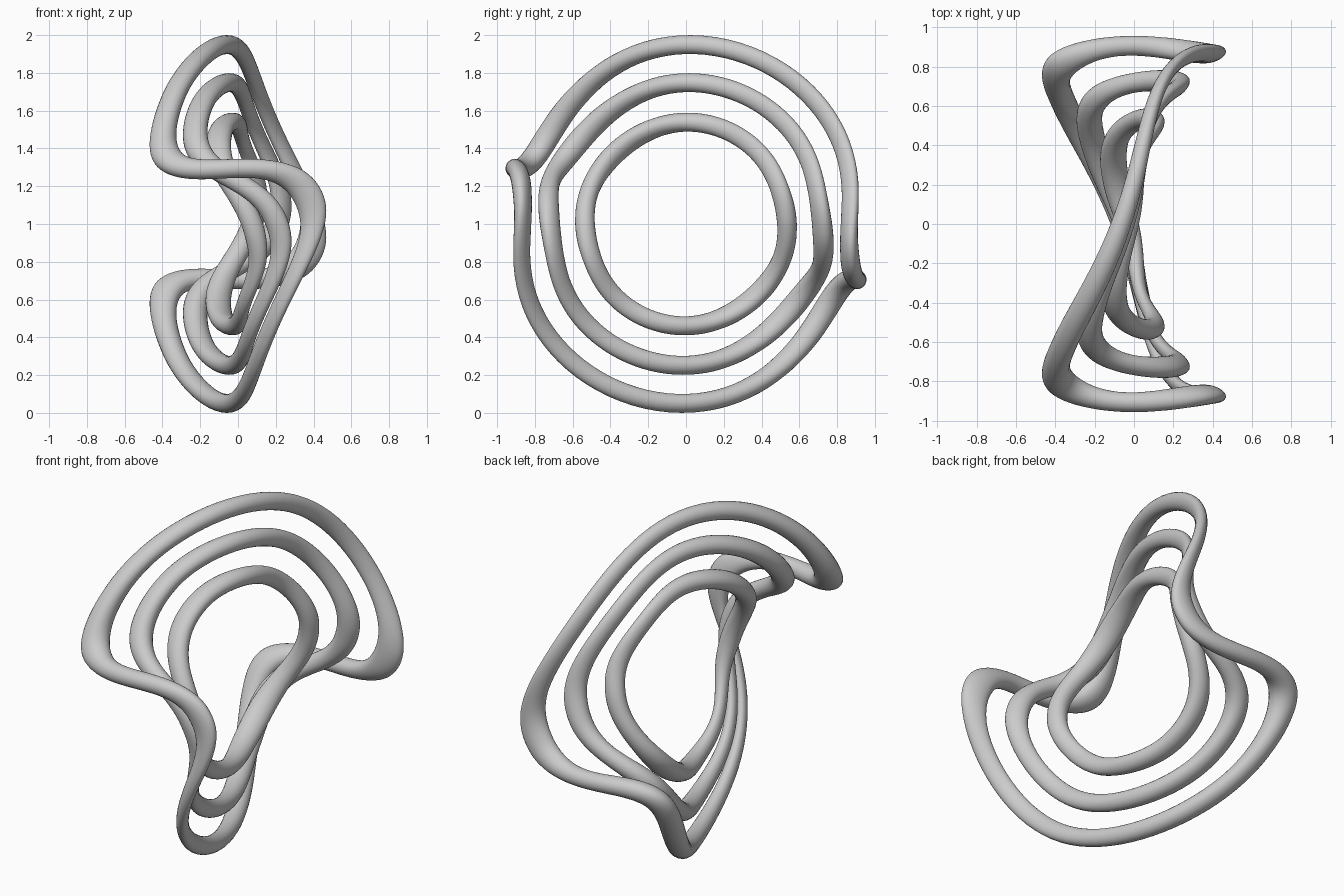
import bpy, bmesh
from math import sin, cos, pi, radians, sqrt
from mathutils import Vector

if "Cube" in bpy.data.objects:
    bpy.data.objects.remove(bpy.data.objects["Cube"])

SEG, SIDES, TUBE = 200, 24, 0.05


def lobe(t, centre):
    """Soft bump in t (period pi) around centre, in degrees."""
    return max(0.0, cos(2 * (t - radians(centre)))) ** 2


def warp(r, t, r0):
    """Flat disc point (radius r, angle t from the top) -> twisted saddle."""
    k = (r / 0.95) ** 2
    amp = 0.442 * r ** 2.35 + 0.35 * k * (r - r0)
    x = -amp * sin(2 * t) + 0.10 * k * sin(4 * t) * lobe(t, -15)
    flat = sqrt(max(r * r - x * x, 1e-6))
    a = t + radians(29 * k * sin(2 * t) - 15.5 + 2.5 * k * cos(2 * t))
    return Vector((x, -flat * sin(a), 1 + flat * cos(a)))


def surface_normal(r, t, e=1e-3):
    dt = warp(r, t + e, r) - warp(r, t - e, r)
    dr = warp(r + e, t, r) - warp(r - e, t, r)
    return dt.cross(dr).normalized()


def ring(name, radius):
    bm = bmesh.new()
    rows = []
    for i in range(SEG):
        t = 2 * pi * i / SEG
        n = surface_normal(radius, t)
        n.x *= 1.15
        # thinner on the straight arms, thicker on the left bends
        n *= 1 - 0.4 * lobe(t, -22.5) + 0.25 * lobe(t, 45)
        row = []
        for j in range(SIDES):
            p = 2 * pi * j / SIDES
            co = warp(radius + TUBE * cos(p), t, radius) + n * TUBE * sin(p)
            row.append(bm.verts.new(co))
        rows.append(row)
    for i in range(SEG):
        a, b = rows[i], rows[(i + 1) % SEG]
        for j in range(SIDES):
            k = (j + 1) % SIDES
            bm.faces.new((a[j], b[j], b[k], a[k])).smooth = True
    bmesh.ops.recalc_face_normals(bm, faces=bm.faces)
    me = bpy.data.meshes.new(name)
    bm.to_mesh(me)
    bm.free()
    bpy.context.collection.objects.link(bpy.data.objects.new(name, me))


# three nested twisted rings
ring("outer_ring", 0.952)
ring("middle_ring", 0.75)
ring("inner_ring", 0.54)
